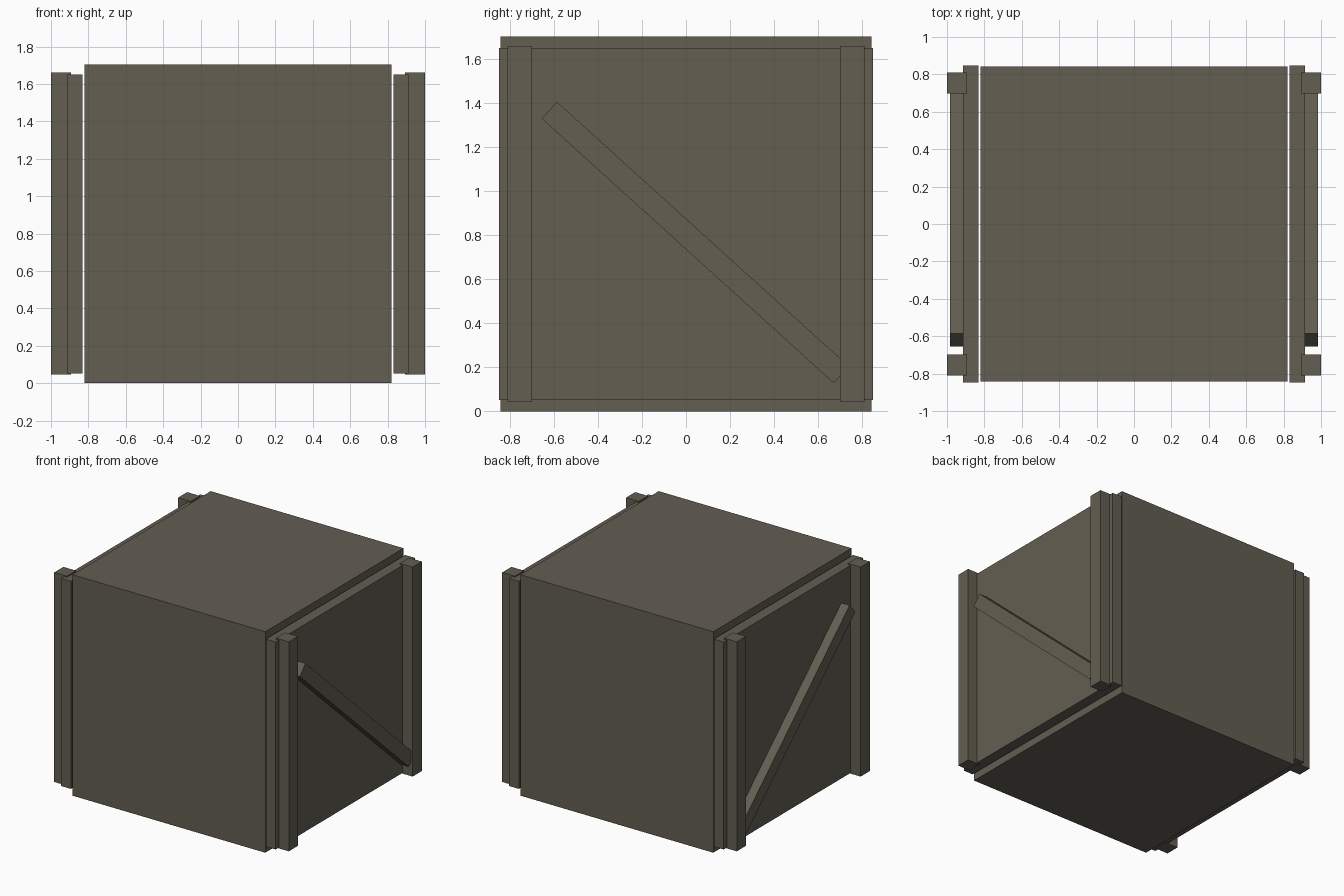
import bpy
import math

if "Cube" in bpy.data.objects:
    bpy.data.objects.remove(bpy.data.objects["Cube"])

mat = bpy.data.materials.new("dark_grey_brown")
mat.diffuse_color = (0.125, 0.112, 0.085, 1.0)
mat.use_nodes = True
mat.node_tree.nodes["Principled BSDF"].inputs["Base Color"].default_value = mat.diffuse_color


def box(name, lo, hi, tilt=0.0):
    """Flat-shaded box between two corners, turned about x by tilt."""
    centre = [(a + b) / 2 for a, b in zip(lo, hi)]
    bpy.ops.mesh.primitive_cube_add(size=1, location=centre, rotation=(tilt, 0, 0))
    ob = bpy.context.object
    ob.name = name
    ob.scale = [b - a for a, b in zip(lo, hi)]
    ob.data.materials.append(mat)
    return ob


# Main crate body
box("crate_body", (-0.822, -0.842, 0.0), (0.822, 0.842, 1.703))

# Diagonal brace: high at the front, low at the back
y0, z0, y1, z1 = -0.62, 1.367, 0.705, 0.167
length = math.hypot(y1 - y0, z1 - z0)
angle = math.atan2(z1 - z0, y1 - y0)
cy, cz = (y0 + y1) / 2, (z0 + z1) / 2

for side, s in (("right", 1), ("left", -1)):
    def side_box(name, x0, x1, ya, yb, za, zb, tilt=0.0):
        xs = sorted((s * x0, s * x1))
        return box(f"{side}_{name}", (xs[0], ya, za), (xs[1], yb, zb), tilt)

    # Side panel, set off from the body by a thin gap
    side_box("side_panel", 0.831, 0.915, -0.848, 0.848, 0.052, 1.651)
    # Corner posts
    side_box("front_post", 0.892, 1.0, -0.81, -0.698, 0.046, 1.66)
    side_box("back_post", 0.892, 1.0, 0.698, 0.81, 0.046, 1.66)
    # Brace
    side_box("diagonal_brace", 0.90, 0.985, cy - length / 2, cy + length / 2,
             cz - 0.0515, cz + 0.0515, angle)
